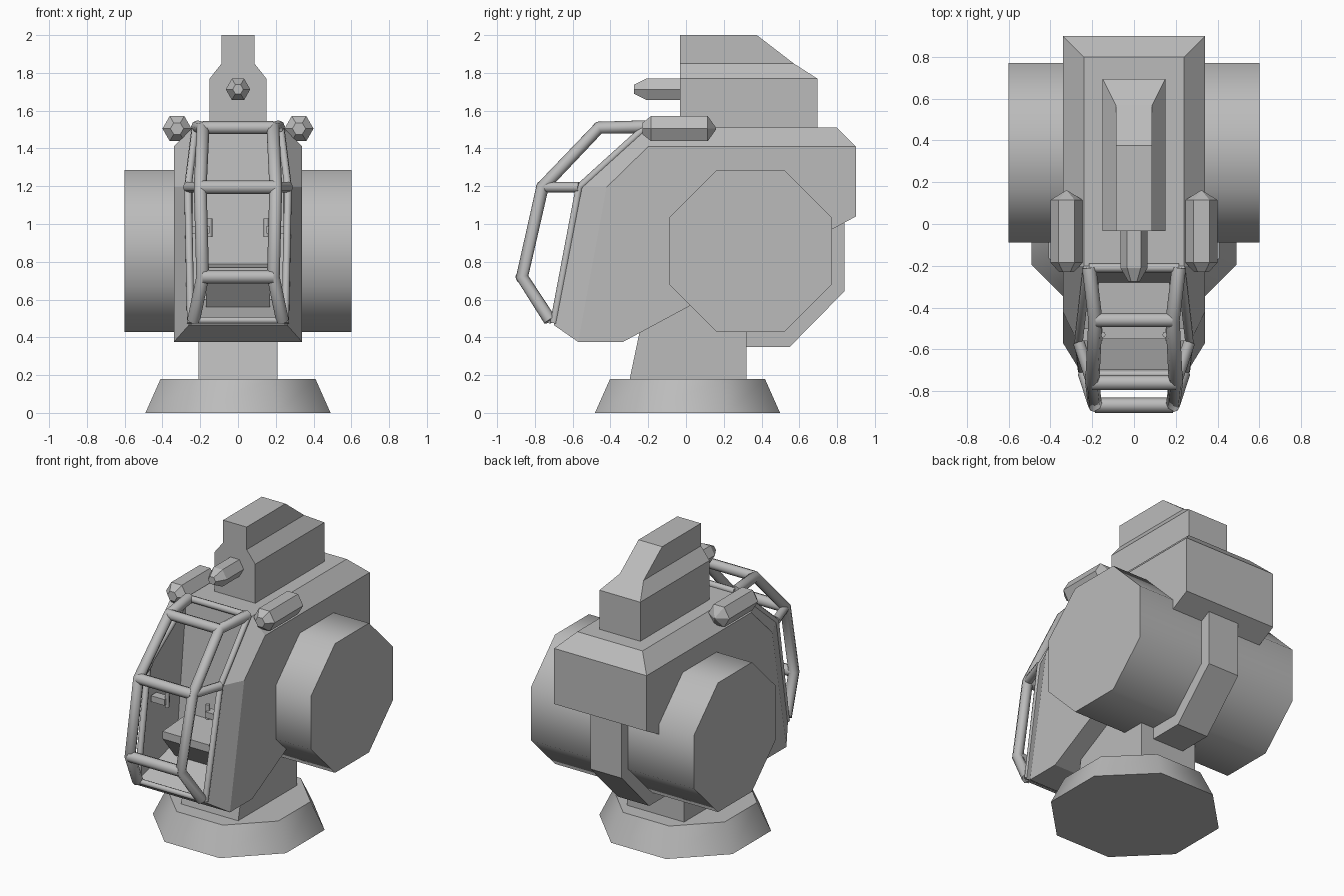
import bpy, bmesh, math
from mathutils import Vector

if "Cube" in bpy.data.objects:
    bpy.data.objects.remove(bpy.data.objects["Cube"])

grey = bpy.data.materials.new("light_grey")
grey.diffuse_color = (0.5, 0.5, 0.5, 1)
grey.use_nodes = True
grey.node_tree.nodes["Principled BSDF"].inputs["Base Color"].default_value = grey.diffuse_color


def finish(name, bm, smooth=0):
    bmesh.ops.recalc_face_normals(bm, faces=bm.faces[:])
    mesh = bpy.data.meshes.new(name)
    bm.to_mesh(mesh)
    bm.free()
    mesh.materials.append(grey)
    ob = bpy.data.objects.new(name, mesh)
    bpy.context.collection.objects.link(ob)
    if smooth:
        bpy.ops.object.select_all(action='DESELECT')
        ob.select_set(True)
        bpy.context.view_layer.objects.active = ob
        bpy.ops.object.shade_smooth_by_angle(angle=math.radians(smooth))
    return ob


def loft(name, rings, smooth=0):
    """Skin a list of equal-length vertex rings and cap both ends."""
    bm = bmesh.new()
    vs = [[bm.verts.new(p) for p in r] for r in rings]
    n = len(vs[0])
    for a, b in zip(vs, vs[1:]):
        for i in range(n):
            j = (i + 1) % n
            bm.faces.new((a[i], a[j], b[j], b[i]))
    bm.faces.new(vs[0])
    bm.faces.new(vs[-1])
    return finish(name, bm, smooth)


def prism(name, profile, x0, x1):
    """Extrude a (y, z) profile along x."""
    return loft(name, [[(x, y, z) for y, z in profile] for x in (x0, x1)])


def box(name, x0, x1, y0, y1, z0, z1):
    return prism(name, [(y0, z0), (y1, z0), (y1, z1), (y0, z1)], x0, x1)


def hex_lathe(name, x, z, sections):
    """Hexagonal body along y from (radius, y) sections."""
    rings = [[(x + r * math.cos(i * math.pi / 3), y, z + r * math.sin(i * math.pi / 3))
              for i in range(6)] for r, y in sections]
    return loft(name, rings, 0)


def tube(name, points, radius):
    """Round bar following a path, with mitred joints and rounded ends."""
    cu = bpy.data.curves.new(name, 'CURVE')
    cu.dimensions = '3D'
    cu.bevel_depth = radius
    cu.bevel_resolution = 2
    cu.use_fill_caps = True
    sp = cu.splines.new('POLY')
    sp.points.add(len(points) - 1)
    for p, co in zip(sp.points, points):
        p.co = (*co, 1)
    cu.materials.append(grey)
    ob = bpy.data.objects.new(name, cu)
    bpy.context.collection.objects.link(ob)
    bpy.ops.object.select_all(action='DESELECT')
    ob.select_set(True)
    bpy.context.view_layer.objects.active = ob
    bpy.ops.object.convert(target='MESH')
    bpy.ops.object.shade_smooth_by_angle(angle=math.radians(60))


def octagon(apothem):
    r = apothem / math.cos(math.pi / 8)
    return [(r * math.cos((i + .5) * math.pi / 4), r * math.sin((i + .5) * math.pi / 4))
            for i in range(8)]


# Base foot and pedestal
loft("base_foot", [[(x, y + .008, z) for x, y in octagon(a)]
                   for a, z in ((.49, 0), (.41, .18))], 50)
prism("pedestal", [(-.30, .17), (.32, .17), (.32, .6), (-.21, .6)], -.21, .21)

# Side drum and the band wrapped round its rear
loft("side_drum", [[(x, y + .342, z + .857) for y, z in octagon(.43)] for x in (-.6, .6)], 50)
prism("rear_band", [(.32, .35), (.55, .35), (.84, .645), (.84, 1.05), (.5, 1.05), (.32, .6)],
      -.115, .115)

# Hull: chamfered shell with a hollow cabin open to the front
outer = [(-.57, .375), (-.42, 1.195), (-.2, 1.41), (.9, 1.41), (.9, 1.04), (-.335, .375)]
inner = [(.26, -.70, .465), (.27, -.565, 1.195), (.24, -.2, 1.51), (.24, .8, 1.51),
         (.24, -.30, .60)]
half = [(.34, y, z) for y, z in outer] + inner      # 0-5 outer, 6-9 rim and roof, 10 cabin back
bm = bmesh.new()
R = [bm.verts.new(p) for p in half]
L = [bm.verts.new((-x, y, z)) for x, y, z in half]
for side in (R, L):
    for face in ((0, 1, 2, 3, 4, 5), (0, 1, 7, 6), (1, 2, 8, 7), (2, 3, 9, 8),
                 (6, 7, 10), (7, 8, 10)):
        bm.faces.new([side[i] for i in face])
for a, b in ((5, 0), (4, 5), (3, 4), (9, 3), (8, 9), (0, 6), (6, 10), (10, 8)):
    bm.faces.new((R[a], R[b], L[b], L[a]))
finish("hull", bm)

# Cabin interior: seat and side controls
prism("seat", [(-.55, .77), (-.55, .72), (-.42, .56), (-.26, .56), (-.26, .79)], -.17, .17)
for s, side in ((-1, "left"), (1, "right")):
    box(side + "_armrest", *sorted((s * .15, s * .25)), -.56, -.5, .95, .99)
    tube(side + "_stick", [(s * .15, -.53, .93), (s * .15, -.53, 1.03)], .014)

# Canopy frame: nose posts, rim and cross bars
posts = [(.215, -.21, 1.515), (.185, -.46, 1.51), (.2, -.76, 1.195), (.187, -.868, .72),
         (.235, -.72, .49)]
rim = [(.225, -.21, 1.515), (.265, -.565, 1.195), (.25, -.70, .475)]
for s, side in ((-1, "left"), (1, "right")):
    flip = lambda pts: [(s * x, y, z) for x, y, z in pts]
    tube(side + "_canopy_post", flip(posts), .034)
    tube(side + "_canopy_rim", flip(rim), .02)
    tube(side + "_canopy_side_bar", flip([posts[2], rim[1]]), .028)
for name, (x, y, z), r in (("roof", posts[0], .022), ("top", posts[1], .034),
                           ("brow", posts[2], .036), ("nose", posts[3], .036),
                           ("sill", posts[4], .018)):
    tube(name + "_cross_bar", [(-x, y, z), (x, y, z)], r)

# Roof block with stepped, sloping upper part
loft("roof_block", [[(-w, -.033, z), (w, -.033, z), (w, b, z), (-w, b, z)]
                    for w, b, z in ((.15, .695, 1.48), (.15, .695, 1.77),
                                    (.087, .57, 1.85), (.087, .375, 2.0))])

# Barrel on the roof block and side pods
hex_lathe("front_barrel", 0, 1.713, [(.028, -.275), (.065, -.21), (.065, 0)])
for s, side in ((-1, "left"), (1, "right")):
    hex_lathe(side + "_pod", s * .323, 1.505,
              [(.035, -.23), (.077, -.185), (.077, .115), (.004, .16)])
